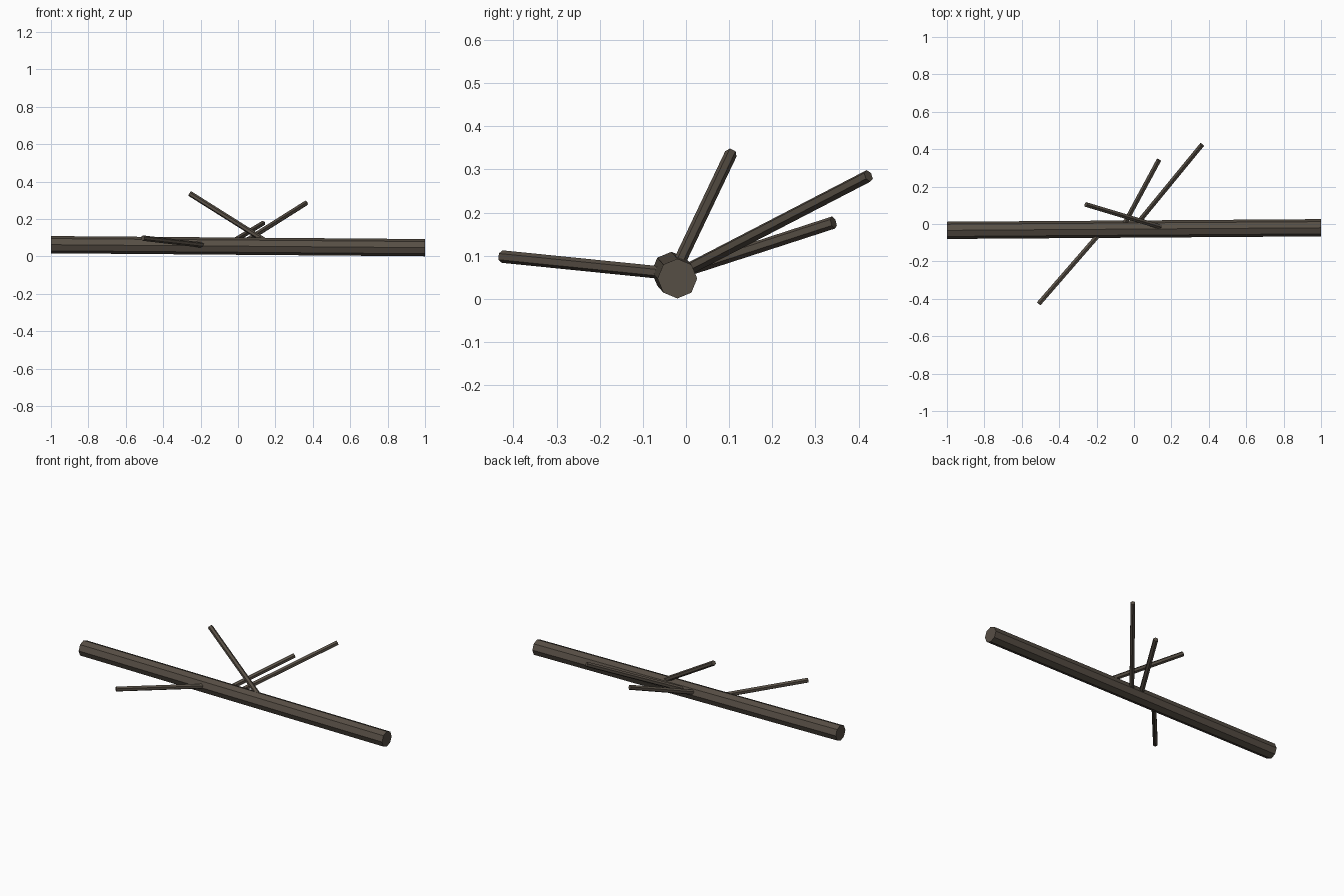
import bpy
from math import radians
from mathutils import Vector, Matrix

cube = bpy.data.objects.get("Cube")
if cube:
    bpy.data.objects.remove(cube, do_unlink=True)

bark = bpy.data.materials.new("dark_bark")
bark.use_nodes = True
colour = (0.095, 0.077, 0.059, 1)
bark.diffuse_color = colour
bark.node_tree.nodes["Principled BSDF"].inputs["Base Color"].default_value = colour


def rod(name, start, end, radius, sides, roll=0):
    """Straight faceted prism between two points."""
    start, end = Vector(start), Vector(end)
    axis = end - start
    bpy.ops.mesh.primitive_cylinder_add(vertices=sides, radius=radius, depth=axis.length)
    obj = bpy.context.object
    obj.name = name
    obj.matrix_world = (Matrix.Translation((start + end) / 2)
                        @ axis.to_track_quat('Z', 'Y').to_matrix().to_4x4()
                        @ Matrix.Rotation(radians(roll), 4, 'Z'))
    obj.data.materials.append(bark)
    return obj


# Main trunk, lying on the ground and slightly tilted
rod("trunk", (-1, -0.034, 0.063), (1, -0.02, 0.047), 0.046, 8)

# Thin bare branches growing out of the trunk axis
branches = {
    "upright_branch": ((0.19, -0.03, 0.055), (-0.257, 0.104, 0.336)),
    "long_rear_branch": ((-0.005, -0.025, 0.053), (0.363, 0.423, 0.285)),
    "short_rear_branch": ((-0.065, -0.025, 0.058), (0.133, 0.342, 0.177)),
    "front_branch": ((-0.165, -0.03, 0.058), (-0.509, -0.426, 0.098)),
}
for name, (base, tip) in branches.items():
    rod(name, base, tip, 0.0145, 6)
